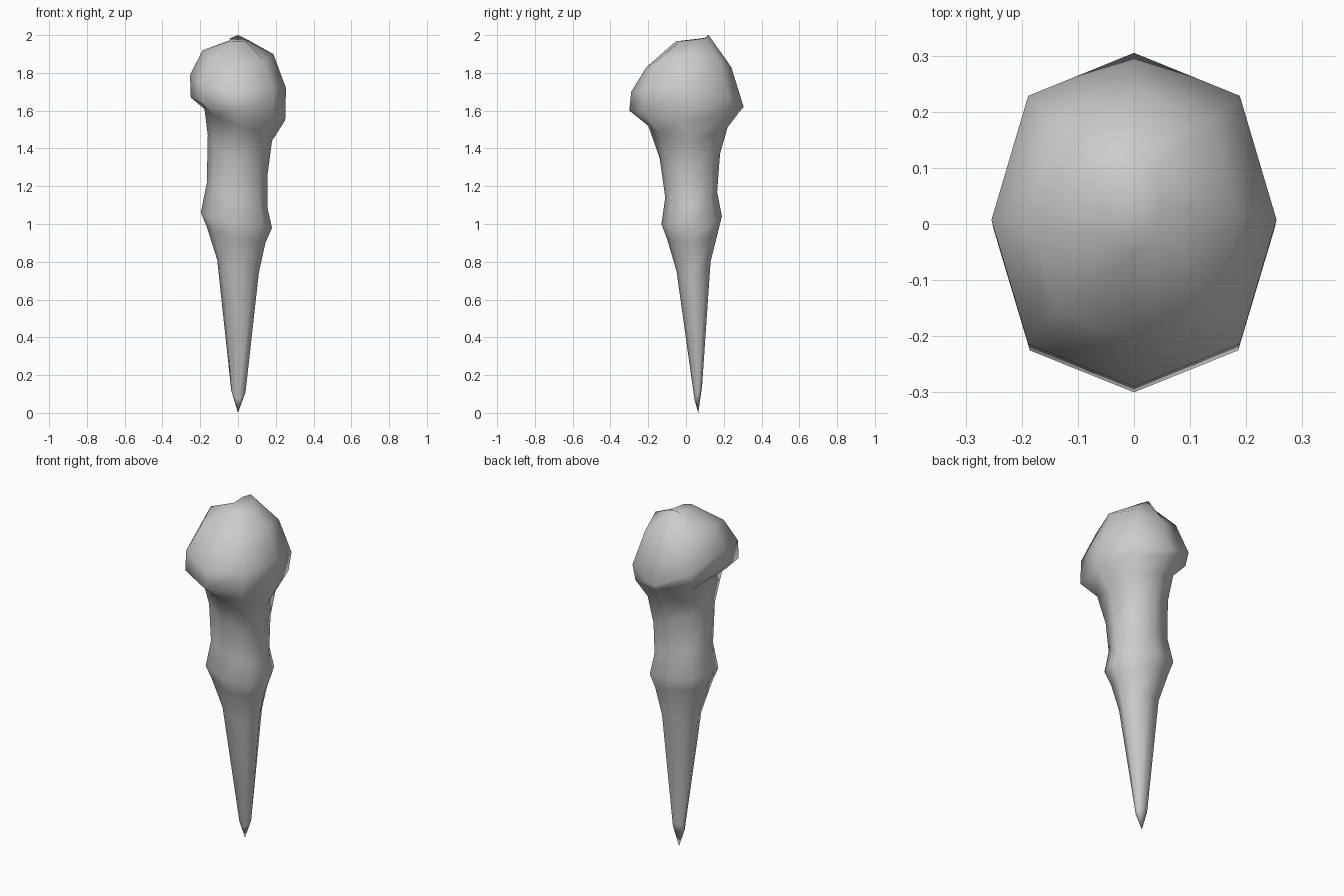
import bpy, bmesh
from math import cos, sin, pi

if "Cube" in bpy.data.objects:
    bpy.data.objects.remove(bpy.data.objects["Cube"])

# Each ring: (offset, height) of its left, right, front and back points
RINGS = [
    # tip and tapering spike
    ((-.036, .12), (.040, .11), (.045, .07), (.085, .14)),
    ((-.11, .81), (.11, .74), (-.05, .75), (.13, .80)),
    # collar
    ((-.165, .985), (.145, .90), (-.10, .92), (.17, .96)),
    ((-.197, 1.06), (.18, .98), (-.13, 1.0), (.19, 1.04)),
    # neck
    ((-.165, 1.22), (.155, 1.09), (-.11, 1.14), (.165, 1.17)),
    ((-.16, 1.47), (.155, 1.25), (-.14, 1.35), (.18, 1.37)),
    ((-.18, 1.63), (.18, 1.44), (-.20, 1.52), (.22, 1.51)),
    # overhanging head
    ((-.25, 1.67), (.25, 1.55), (-.30, 1.60), (.28, 1.59)),
    ((-.254, 1.79), (.254, 1.72), (-.29, 1.70), (.305, 1.62)),
    ((-.187, 1.92), (.187, 1.90), (-.21, 1.83), (.24, 1.83)),
    # crown
    ((-.05, 1.97), (.05, 1.965), (-.05, 1.97), (.12, 2.0)),
]
SIDES = 8


def ring_points(left, right, front, back):
    """Tilted eight-sided ring through its four cardinal points."""
    cx, rx = (left[0] + right[0]) / 2, (right[0] - left[0]) / 2
    cy, ry = (front[0] + back[0]) / 2, (back[0] - front[0]) / 2
    for i in range(SIDES):
        c, s = cos(2 * pi * i / SIDES), sin(2 * pi * i / SIDES)
        k = 1.05 if i % 2 else 1.0
        zx = right[1] if c > 0 else left[1]
        zy = back[1] if s > 0 else front[1]
        yield cx + rx * c * k, cy + ry * s * k, zx * c * c + zy * s * s


# Loft the rings from the tip to the crown
bm = bmesh.new()
tip = bm.verts.new((0, .065, 0))
loops = [[bm.verts.new(p) for p in ring_points(*r)] for r in RINGS]
for i in range(SIDES):
    j = (i + 1) % SIDES
    bm.faces.new((tip, loops[0][j], loops[0][i]))
    for a, b in zip(loops, loops[1:]):
        bm.faces.new((a[i], a[j], b[j], b[i]))
bm.faces.new(loops[-1])
bmesh.ops.recalc_face_normals(bm, faces=bm.faces)
for f in bm.faces:
    f.smooth = True

mesh = bpy.data.meshes.new("knobbed_spike")
bm.to_mesh(mesh)
bm.free()
bpy.context.collection.objects.link(bpy.data.objects.new("knobbed_spike", mesh))
